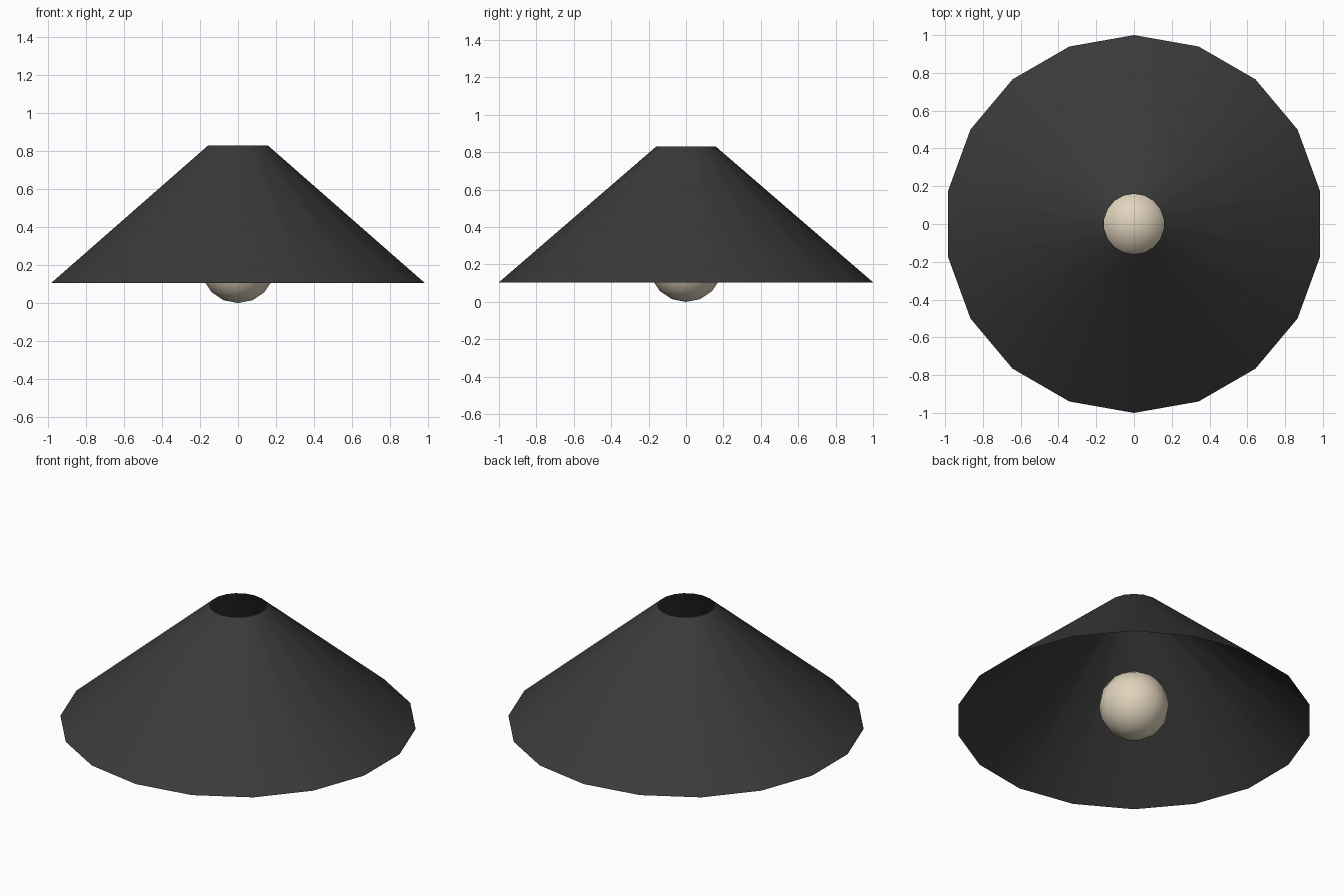
import bpy, bmesh, math

if "Cube" in bpy.data.objects:
    bpy.data.objects.remove(bpy.data.objects["Cube"])


def material(name, rgb):
    m = bpy.data.materials.new(name)
    m.diffuse_color = (*rgb, 1)
    m.use_nodes = True
    m.node_tree.nodes["Principled BSDF"].inputs["Base Color"].default_value = m.diffuse_color
    return m


def finish(obj, name, mat):
    obj.name = name
    obj.data.materials.append(mat)
    for p in obj.data.polygons:
        p.use_smooth = True


charcoal = material("charcoal", (0.042, 0.042, 0.042))
cream = material("warm cream", (0.74, 0.65, 0.50))

# Open conical lampshade, 18 sides, with a corner facing the back
SIDES = 18
bm = bmesh.new()
rings = []
for radius, z in ((1.0, 0.105), (0.16, 0.83)):
    ring = []
    for i in range(SIDES):
        a = math.pi / 2 + 2 * math.pi * i / SIDES
        ring.append(bm.verts.new((radius * math.cos(a), radius * math.sin(a), z)))
    rings.append(ring)
low, high = rings
for i in range(SIDES):
    j = (i + 1) % SIDES
    bm.faces.new((low[i], low[j], high[j], high[i]))
mesh = bpy.data.meshes.new("lampshade")
bm.to_mesh(mesh)
bm.free()
shade = bpy.data.objects.new("lampshade", mesh)
bpy.context.collection.objects.link(shade)
finish(shade, "lampshade", charcoal)

# Round bulb hanging just below the rim
R = 0.197
bpy.ops.mesh.primitive_uv_sphere_add(segments=16, ring_count=8, radius=R, location=(0, 0, R))
finish(bpy.context.object, "bulb", cream)
